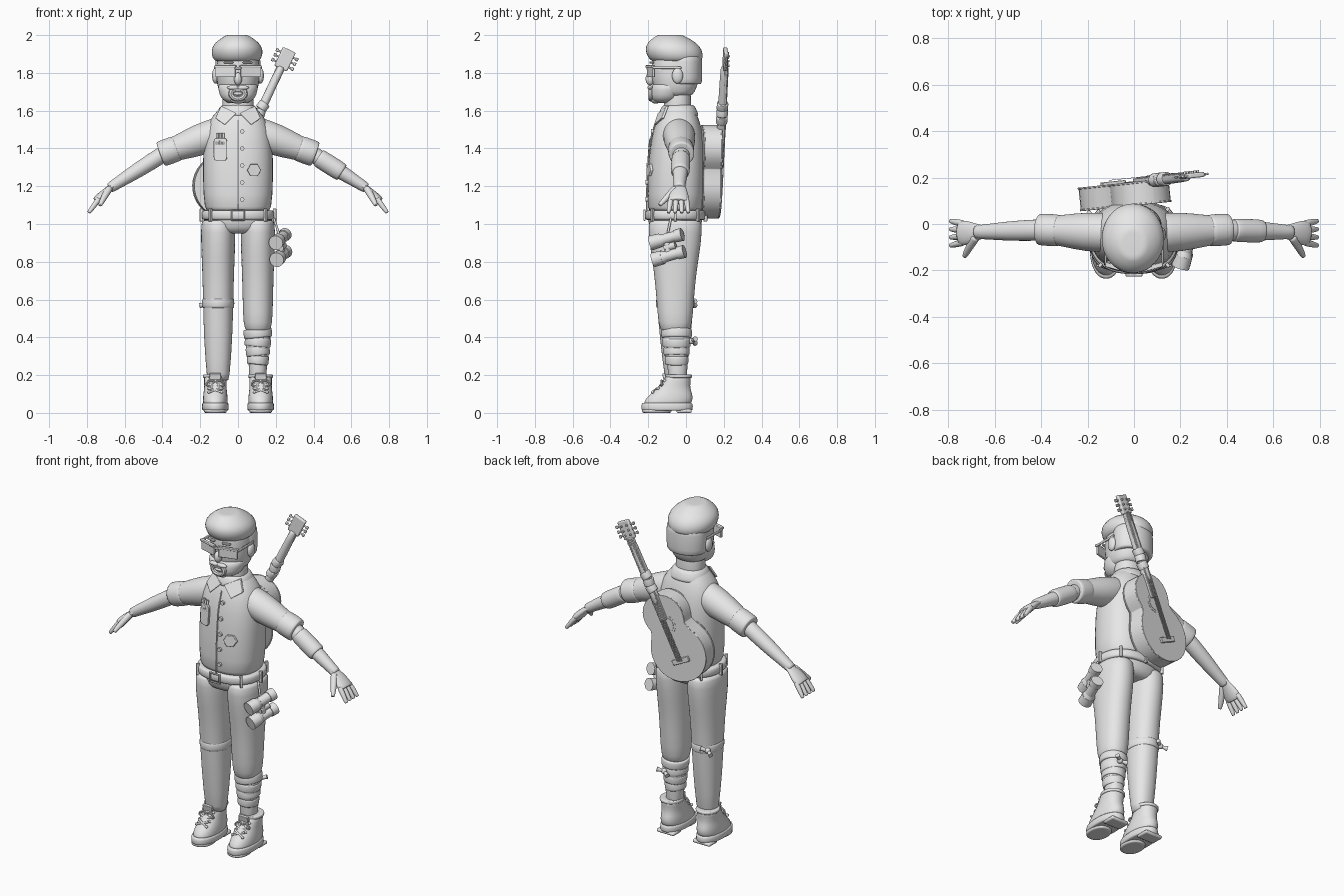
import bpy, bmesh, math
from mathutils import Vector, Matrix

if "Cube" in bpy.data.objects:
    bpy.data.objects.remove(bpy.data.objects["Cube"])

X, Y, Z = Vector((1, 0, 0)), Vector((0, 1, 0)), Vector((0, 0, 1))
IDENTITY = Matrix()
SIDES = (-1, 1)
grey = bpy.data.materials.new("plain_grey")
grey.use_nodes = True
grey.diffuse_color = (.8, .8, .8, 1)
grey.node_tree.nodes["Principled BSDF"].inputs["Base Color"].default_value = grey.diffuse_color


def finish(name, bm, matrix=IDENTITY, smooth_levels=0, bevel=0):
    bmesh.ops.recalc_face_normals(bm, faces=bm.faces)
    mesh = bpy.data.meshes.new(name)
    bm.to_mesh(mesh)
    bm.free()
    for polygon in mesh.polygons:
        polygon.use_smooth = True
    if not smooth_levels:
        mesh.set_sharp_from_angle(angle=math.radians(35))
    mesh.materials.append(grey)
    part = bpy.data.objects.new(name, mesh)
    bpy.context.scene.collection.objects.link(part)
    part.matrix_world = matrix
    if bevel:
        modifier = part.modifiers.new("Bevel", "BEVEL")
        modifier.width, modifier.segments = bevel, 2
    if smooth_levels:
        modifier = part.modifiers.new("Subdivision", "SUBSURF")
        modifier.levels = modifier.render_levels = smooth_levels


def turn(axis, degrees):
    return Matrix.Rotation(math.radians(degrees), 4, axis)


def oval(count, power=2):
    """Points of a unit superellipse."""
    angles = [math.tau * k / count for k in range(count)]
    return [[math.copysign(abs(c) ** (2 / power), c) for c in (math.cos(a), math.sin(a))] for a in angles]


def sweep(name, rings, count=20, power=2, smooth_levels=1, matrix=IDENTITY):
    """Skin a list of (centre, side vector, up vector) and close both ends."""
    bm = bmesh.new()
    caps = [(centre, side * .85, up * .85) for centre, side, up in (rings[0], rings[-1])]
    loops = [[bm.verts.new(centre + side * a + up * b) for a, b in oval(count, power)]
             for centre, side, up in (caps[0], *rings, caps[1])]
    for low, high in zip(loops, loops[1:]):
        for k in range(count):
            bm.faces.new((low[k], low[k - 1], high[k - 1], high[k]))
    bm.faces.new(loops[0])
    bm.faces.new(loops[-1])
    finish(name, bm, matrix, smooth_levels)


def column(name, x, y, rings, lean=0, power=2.2):
    """Upright part from rings of (height, half width, half depth)."""
    base = rings[0][0]
    sweep(name, [(Vector((x, y + lean * (z - base), z)), X * w, Y * d) for z, w, d in rings], power=power)


def limb(name, path, radii, ref=Y, flat=1, **options):
    """Tube along a path, with its radius measured along ref."""
    rings = []
    for i, (point, radius) in enumerate(zip(path, radii)):
        along = (path[min(i + 1, len(path) - 1)] - path[max(i - 1, 0)]).normalized()
        side = (ref - along * ref.dot(along)).normalized()
        rings.append((point, side * radius, along.cross(side) * radius * flat))
    sweep(name, rings, **options)


def band(name, start, end, radius, flat=1, ref=Y, **options):
    """Short tube with rounded rims."""
    path = [start.lerp(end, f) for f in (0, .1, .9, 1)]
    limb(name, path, [radius * f for f in (.94, 1, 1, .94)], ref, flat, **options)


def rod(name, start, end, radius, end_radius=None, matrix=IDENTITY, count=12):
    start, end = Vector(start), Vector(end)
    ref = Y if abs((end - start).normalized().y) < .8 else X
    limb(name, [start, end], [radius, end_radius or radius], ref, count=count, smooth_levels=0, matrix=matrix)


def box(name, place, size, rotation=IDENTITY, bevel=.003, matrix=IDENTITY):
    bm = bmesh.new()
    bmesh.ops.create_cube(bm, size=1, matrix=Matrix.Diagonal((*size, 1)))
    finish(name, bm, matrix @ Matrix.Translation(place) @ rotation, bevel=bevel)


def ball(name, place, size):
    bm = bmesh.new()
    bmesh.ops.create_uvsphere(bm, u_segments=20, v_segments=12, radius=1, matrix=Matrix.Diagonal((*size, 1)))
    finish(name, bm, Matrix.Translation(place))


def hoop(name, place, width, height, radius, rotation=IDENTITY):
    """Closed wire loop standing in the local xz plane."""
    bm = bmesh.new()
    loops = [[bm.verts.new((a * (width + radius * c), radius * d, b * (height + radius * c)))
              for c, d in oval(8)] for a, b in oval(24)]
    for i, loop in enumerate(loops):
        for j in range(len(loop)):
            bm.faces.new((loops[i - 1][j - 1], loop[j - 1], loop[j], loops[i - 1][j]))
    finish(name, bm, Matrix.Translation(place) @ rotation)


def slab(name, points, depth, matrix=IDENTITY):
    """Polygon thickened along y."""
    bm = bmesh.new()
    face = bm.faces.new([bm.verts.new(p) for p in points])
    made = bmesh.ops.extrude_face_region(bm, geom=[face])["geom"]
    bmesh.ops.translate(bm, vec=Y * depth, verts=[v for v in made if isinstance(v, bmesh.types.BMVert)])
    finish(name, bm, matrix, bevel=.002)


# Shirt
BODY = -.057
torso = [(1.06, .18, .15), (1.25, .19, .155), (1.45, .185, .145), (1.55, .155, .115), (1.6, .11, .09), (1.62, .09, .08)]
column("shirt", 0, BODY, torso, lean=.03, power=2.4)


def chest(x, z, lift=.004):
    """Point on the front of the shirt."""
    for (z0, w0, d0), (z1, w1, d1) in zip(torso, torso[1:]):
        if z0 <= z <= z1:
            f = (z - z0) / (z1 - z0)
            width, depth = w0 + (w1 - w0) * f, d0 + (d1 - d0) * f
            bulge = (1 - abs(x / width) ** 2.4) ** (1 / 2.4)
            return Vector((x, BODY + .03 * (z - torso[0][0]) - depth * bulge - lift, z))


def plate(name, x, z, width, height, count, power):
    slab(name, [chest(x + a * width, z + b * height, .009) for a, b in oval(count, power)], .014)


plate("chest_pocket", -.093, 1.395, .036, .06, 20, 6)
plate("shirt_patch", .085, 1.285, .037, .037, 6, 2)
limb("shirt_placket", [chest(0, 1.07 + .06 * i, 0) for i in range(9)], [.004] * 9, X)
for i in range(5):
    button = chest(.022, 1.49 - .09 * i, .008)
    rod("shirt_button", button, button + Y * .012, .012)
for i in range(3):
    rod("pocket_pen", chest(-.11 + .016 * i, 1.42), chest(-.11 + .016 * i, 1.48), .006)
column("collar_band", 0, -.04, [(1.57, .12, .11), (1.6, .11, .1), (1.63, .09, .085)])
for side in SIDES:
    flap = [(.01, -.15, 1.585), (.09, -.105, 1.625), (.12, -.13, 1.56), (.07, -.17, 1.525)]
    slab("collar_flap", [(side * x, y, z) for x, y, z in flap], .014)

# Arms, hands and rolled sleeves
for side in SIDES:
    shoulder, cuff, wrist, knuckle, tip, thumb, thumb_tip = [Vector((side * x, y, z)) for x, y, z in (
        (.08, -.04, 1.49), (.38, -.025, 1.38), (.68, -.035, 1.19), (.75, -.04, 1.12), (.79, -.04, 1.06),
        (.71, -.1, 1.14), (.73, -.14, 1.1))]
    limb("sleeve", [shoulder, shoulder.lerp(cuff, .4), shoulder.lerp(cuff, .8), cuff], (.085, .088, .066, .06))
    band("sleeve_cuff", shoulder.lerp(cuff, .8), shoulder.lerp(cuff, 1.1), .07)
    limb("forearm", [cuff, cuff.lerp(wrist, .5), cuff.lerp(wrist, .8), wrist], (.048, .044, .034, .03), flat=.95)
    limb("palm", [cuff.lerp(wrist, .9), wrist, wrist.lerp(knuckle, .6), knuckle], (.03, .036, .055, .054), flat=.45)
    for i in range(4):
        spread = Y * (i - 1.5) * .027
        start, end = knuckle.lerp(wrist, .2) + spread, tip + spread * 1.3
        limb("finger", [start, start.lerp(end, .5), end], (.015, .015, .01), count=12)
    limb("thumb", [wrist + Y * -.02, thumb, thumb_tip], (.02, .018, .011), count=12)
    if side > 0:
        band("forearm_bandage", cuff.lerp(wrist, .15), cuff.lerp(wrist, .57), .051)

# Head, face and hair
column("neck", 0, -.045, [(1.54, .085, .075), (1.72, .083, .072)])
column("jaw", 0, -.115, [(1.64, .05, .045), (1.655, .08, .07), (1.68, .1, .085), (1.74, .11, .09)], lean=.2)
column("head", 0, BODY, [(1.68, .09, .09), (1.72, .112, .12), (1.83, .118, .134), (1.93, .1, .11)])
band("back_hair", Vector((0, -.01, 1.74)), Vector((0, -.01, 1.89)), .122, .8, X)
column("top_hair", -.005, -.05, [(1.86, .115, .13), (1.88, .133, .148), (1.92, .14, .154), (1.96, .122, .135),
                                 (2, .06, .07)], lean=-.25, power=2)
ball("nose", (0, -.19, 1.768), (.021, .024, .034))
hoop("goatee", (0, -.185, 1.69), .037, .028, .014)
ball("chin_beard", (0, -.16, 1.657), (.042, .026, .02))
ball("lower_lip", (0, -.186, 1.69), (.024, .01, .009))
box("teeth", (0, -.187, 1.705), (.04, .012, .012))
box("glasses_bridge", (0, -.203, 1.825), (.035, .014, .014))
for side in SIDES:
    ball("ear", (side * .12, -.045, 1.785), (.017, .029, .042))
    ball("moustache", (side * .026, -.19, 1.722), (.032, .014, .012))
    box("eyebrow", (side * .05, -.182, 1.855), (.05, .016, .01), turn("Z", side * 12))
    box("glasses_lens", (side * .066, -.186, 1.806), (.11, .014, .058), turn("Z", side * 16))
    box("glasses_rim", (side * .066, -.19, 1.834), (.118, .02, .013), turn("Z", side * 16))
    box("glasses_temple", (side * .122, -.1, 1.828), (.009, .15, .014))

# Trousers
LEG = .105
column("trouser_seat", 0, BODY, [(.95, .13, .1), (.97, .18, .14), (1.06, .188, .15)])
thigh = [(.6, .081, .1), (.75, .085, .113), (.9, .092, .14), (1.02, .092, .145)]
calf = [(.17, .06, .055), (.4, .077, .083)]
rolled_end = [(.43, .06, .07), (.46, .078, .09)]
column("right_trouser_leg", -LEG, BODY, calf + thigh)
column("left_trouser_leg", LEG, BODY, rolled_end + thigh)
column("left_shin", LEG, -.045, [(.16, .046, .05), (.3, .05, .055), (.44, .06, .068)])

# Knee tie, calf bandage and their knots
knee, shin = Vector((-LEG, BODY, .58)), Vector((LEG, -.05, .28))
band("knee_tie", knee - Z * .025, knee + Z * .025, .087, 1.2, X)
column("calf_bandage", LEG, shin.y, [(.27, .052, .057), (.35, .065, .07), (.43, .07, .077)])
for i in range(4):
    centre, tilt = shin + Z * .047 * i, Vector((.1 * (-1) ** i, 0, 1)) * .024
    band("bandage_wrap", centre - tilt, centre + tilt, .059 + .006 * i, 1.08, X)
for name, knot in (("knee_knot", knee + Vector((-.06, .085, 0))), ("calf_knot", shin + Vector((.02, .08, .1)))):
    ball(name, knot, (.016, .016, .016))
    for side in SIDES:
        rod(name + "_tail", knot, knot + Vector((side * .035, .02, side * .012)), .006, .014)

# Belt
belt = Vector((0, BODY, 1.047))
band("belt", belt - Z * .026, belt + Z * .026, .194, .83, X, power=2.4, count=28)
for i, (a, b) in enumerate(oval(8, 2.4)):
    if i != 6:
        facing = math.degrees(math.atan2(b, a)) + 90
        box("belt_loop", belt + X * a * .194 + Y * b * .16, (.014, .02, .068), turn("Z", facing))
buckle = belt - Y * .163
for side in SIDES:
    box("buckle_side", buckle + X * side * .032, (.008, .012, .06))
    box("buckle_bar", buckle + Z * side * .026, (.07, .012, .008))

# Boots
for side in SIDES:
    foot = side * .12
    column("boot_sole", foot, -.1, [(.012, .068, .134), (.02, .072, .138), (.045, .072, .138), (.054, .068, .132)])
    column("boot_tread", foot, -.155, [(0, .06, .078), (.02, .063, .08)])
    box("boot_heel", (foot, -.01, .01), (.115, .08, .02), bevel=.008)
    column("boot_upper", foot, -.1, [(.045, .067, .13), (.08, .066, .125), (.11, .063, .105), (.14, .058, .082),
                                     (.2, .062, .068)], lean=.4)
    band("boot_collar", Vector((foot, -.038, .185)), Vector((foot, -.038, .203)), .067, 1.07, X)
    box("boot_tongue", (foot, -.112, .18), (.06, .016, .06), turn("X", 12))
    rows = [(-.115 - .07 * (1 - i / 4) ** 2, .11 + .02 * i) for i in range(5)]
    for (y, z), (next_y, next_z) in zip(rows, rows[1:]):
        for way in SIDES:
            eyelet = Vector((foot + way * .034, y + .008, z))
            ball("lace_eyelet", eyelet, (.008, .008, .008))
            rod("boot_lace", eyelet, (foot - way * .034, next_y, next_z), .0055)
    for way in SIDES:
        hoop("lace_bow", (foot + way * .027, -.13, .158), .022, .011, .005, turn("Y", way * 25))

# Binoculars hanging from the belt
front, back = Vector((.2, -.185, .9)), Vector((.25, -.02, .945))
drop = Vector((.004, .012, -.09))
for offset in (drop * 0, drop):
    for name, f, g, radius, end_radius in (("objective", 0, .3, .039, .037), ("shoulder", .28, .45, .037, .026),
                                           ("tube", .42, .8, .029, .028), ("eyepiece", .78, 1, .033, .035)):
        rod("binocular_" + name, front.lerp(back, f) + offset, front.lerp(back, g) + offset, radius, end_radius, count=20)
middle = front.lerp(back, .5)
rod("binocular_hinge", middle, middle + drop, .02)
rod("focus_wheel", middle.lerp(front, .2) + drop / 2, middle.lerp(back, .5) + drop / 2, .02)
rod("binocular_cord", (.19, -.08, 1.03), middle, .006)

# Guitar on the back, built upright about its lower bout
guitar = Matrix.Translation((-.07, .172, 1.2)) @ turn("Z", 6) @ turn("Y", 25.5)


def bout(z, centre, radius):
    return max(radius ** 2 - (z - centre) ** 2, 0) ** 2


def outline(y, grow=0):
    """Two circular bouts blended at the waist."""
    heights = [.0875 - .2575 * math.cos(math.pi * i / 24) for i in range(25)]
    half = [((bout(z, 0, .17) + bout(z, .22, .125)) ** .25 + grow, z) for z in heights]
    return [(w, y, z) for w, z in half] + [(-w, y, z) for w, z in half[::-1]]


slab("guitar_body", outline(-.1), .1, guitar)
for y in (-.1, -.006):
    slab("guitar_binding", outline(y, .004), .008, guitar)
rod("sound_hole_ring", (0, -.01, .17), (0, .003, .17), .056, matrix=guitar, count=28)
rod("sound_hole", (0, -.01, .17), (0, .005, .17), .044, matrix=guitar, count=28)
box("guitar_bridge", (0, .006, -.045), (.11, .016, .03), matrix=guitar)
box("fretboard", (0, .008, .45), (.044, .016, .5), matrix=guitar)
limb("guitar_neck", [Z * .3, Z * .7], (.026, .021), X, matrix=guitar)
box("guitar_headstock", (0, .003, .745), (.074, .022, .11), matrix=guitar, bevel=.006)
for i in range(3):
    wrap = Z * (.39 + .04 * i)
    tilt = Vector((.2 * (-1) ** i, 0, 1)) * .02
    band("neck_wrap", wrap - tilt, wrap + tilt, .031, ref=X, matrix=guitar)
    for side in SIDES:
        peg = Vector((side * .058, .003, .715 + .028 * i))
        rod("tuning_peg", peg, peg - X * side * .03, .005, matrix=guitar)
        box("tuning_knob", peg, (.014, .01, .018), matrix=guitar)
        rod("tuning_post", peg - X * side * .04, peg - X * side * .04 + Y * .02, .006, matrix=guitar)
for i in range(14):
    box("fret", (0, .017, .24 + i * .033), (.044, .003, .004), bevel=0, matrix=guitar)
for i in range(6):
    box("guitar_string", ((i - 2.5) * .0065, .02, .325), (.002, .002, .74), bevel=0, matrix=guitar)
